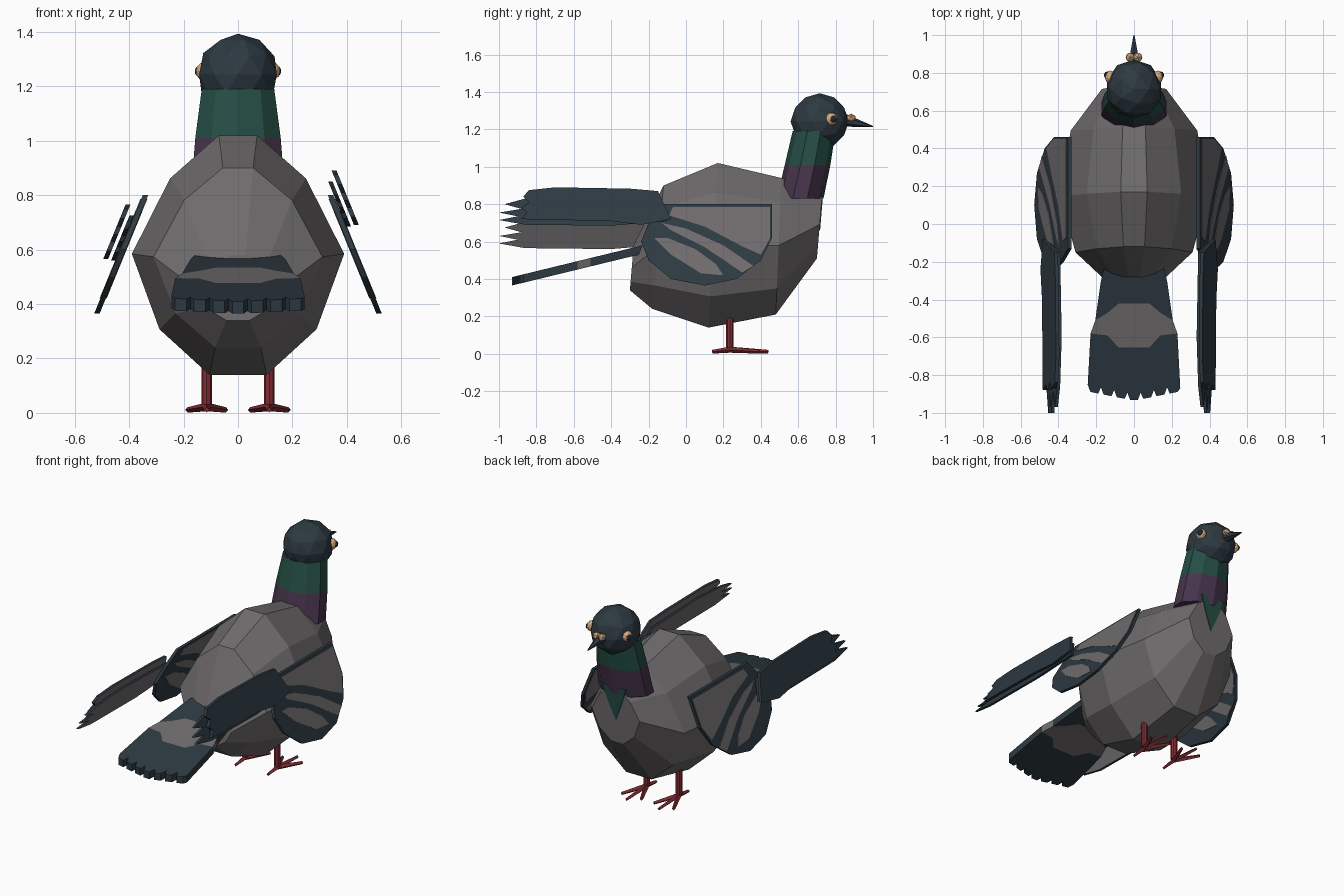
import bpy, bmesh, math
from mathutils import Vector

cube = bpy.data.objects.get("Cube")
if cube:
    bpy.data.objects.remove(cube)


def material(name, r, g, b):
    m = bpy.data.materials.new(name)
    m.use_nodes = True
    m.diffuse_color = (r, g, b, 1)
    bsdf = m.node_tree.nodes["Principled BSDF"]
    bsdf.inputs["Base Color"].default_value = (r, g, b, 1)
    bsdf.inputs["Roughness"].default_value = 0.9
    return m


SLATE = material("slate", .026, .041, .053)
GREY = material("grey", .16, .148, .152)
GREEN = material("neck_green", .018, .075, .057)
PURPLE = material("neck_purple", .062, .034, .072)
RED = material("leg_red", .22, .026, .034)
PEACH = material("peach", .68, .4, .21)
BLACK = material("pupil", .014, .022, .03)


def finish(name, bm, *mats):
    bmesh.ops.recalc_face_normals(bm, faces=bm.faces)
    me = bpy.data.meshes.new(name)
    bm.to_mesh(me)
    bm.free()
    for m in mats:
        me.materials.append(m)
    ob = bpy.data.objects.new(name, me)
    bpy.context.collection.objects.link(ob)
    return ob


def loft(name, rings, mats, by_segment=False):
    bm = bmesh.new()
    loops = [[bm.verts.new(p) for p in ring] for ring in rings]
    n = len(loops[0])
    for s, (a, b) in enumerate(zip(loops, loops[1:])):
        for i in range(n):
            j = (i + 1) % n
            f = bm.faces.new((a[i], a[j], b[j], b[i]))
            f.material_index = s if by_segment else 0
    bm.faces.new(loops[0])
    bm.faces.new(loops[-1])
    return finish(name, bm, *mats)


def slab(name, outline, place, thick, mats):
    """Extruded outline; place(u, v, t) gives the 3D point, the t < 0 cap uses the last material."""
    bm = bmesh.new()
    lo = [bm.verts.new(place(u, v, -thick / 2)) for u, v in outline]
    hi = [bm.verts.new(place(u, v, thick / 2)) for u, v in outline]
    bm.faces.new(lo).material_index = len(mats) - 1
    bm.faces.new(hi)
    for i in range(len(lo)):
        j = (i + 1) % len(lo)
        bm.faces.new((lo[i], lo[j], hi[j], hi[i]))
    return finish(name, bm, *mats)


def ball(name, centre, r, mat, scale=(1, 1, 1), detail=2):
    bm = bmesh.new()
    bmesh.ops.create_icosphere(bm, subdivisions=detail, radius=r)
    bmesh.ops.scale(bm, vec=scale, verts=bm.verts)
    bmesh.ops.translate(bm, vec=centre, verts=bm.verts)
    return finish(name, bm, mat)


def rod(name, a, b, r1, r2, sides, mat):
    a, b = Vector(a), Vector(b)
    d = b - a
    bm = bmesh.new()
    bmesh.ops.create_cone(bm, cap_ends=True, segments=sides, radius1=r1, radius2=r2, depth=d.length)
    bm.transform(d.to_track_quat('Z', 'Y').to_matrix().to_4x4())
    bmesh.ops.translate(bm, vec=(a + b) / 2, verts=bm.verts)
    return finish(name, bm, mat)


# Body: ten-sided rings from rump to breast
half = [(.18, 1), (.64, .82), (1, .505), (.74, .19), (.27, 0)]
section = half + [(-x, z) for x, z in reversed(half)]


def body_ring(y_low, y_high, low, high, width):
    return [(x * width, y_low + (y_high - y_low) * f, low + (high - low) * f) for x, f in section]


loft("body", [body_ring(-.30, -.28, .34, .58, .16),
              body_ring(-.18, -.12, .24, .9, .31),
              body_ring(.12, .17, .14, 1.02, .39),
              body_ring(.48, .51, .21, .94, .335),
              body_ring(.70, .73, .51, .87, .17)], [GREY])


# Neck with two colour bands, and the throat patch
def neck_ring(y, z, rx, ry):
    angles = [math.tau * (i + .5) / 10 for i in range(10)]
    return [(rx * math.cos(a), y + ry * math.sin(a), z) for a in angles]


loft("neck", [neck_ring(.61, .83, .18, .125), neck_ring(.65, 1.01, .165, .122),
              neck_ring(.685, 1.19, .14, .115)], [PURPLE, GREEN], True)
slab("throat_patch", [(-.085, .88), (.085, .88), (.05, .78), (0, .66), (-.05, .78)],
     lambda u, v, t: (u, .7 + (v - .51) * .083 + t, v), .009, [GREEN])

# Head, beak and cere
ball("head", (0, .715, 1.243), .15, SLATE, (1, 1.04, 1))
rod("beak", (0, .84, 1.25), (0, 1, 1.215), .036, .003, 6, SLATE)

for side, word in ((1, "left"), (-1, "right")):
    ball(word + "_cere", (side * .02, .883, 1.26), .027, PEACH, (1, 1, .9), 1)
    ball(word + "_eye", (side * .127, .778, 1.255), .034, PEACH, (.8, 1, 1))
    ball(word + "_pupil", (side * .142, .787, 1.255), .021, BLACK, (.8, 1, 1))

    # Legs and toes
    x = side * .115
    rod(word + "_leg", (x, .235, .03), (x, .235, .25), .02, .02, 8, RED)
    for i, (dx, y) in enumerate(((0, .44), (.07, .39), (-.07, .39), (0, .14))):
        rod(f"{word}_toe_{i + 1}", (x, .235, .022), (x + dx, y, .011), .016, .01, 4, RED)

    # Wing panel leaning outward, with grey bars on both faces
    def wing_plane(offset, lift=0):
        return lambda y, z, t: (side * (.34 + (.8 - z - lift) * .41 + offset + t), y, z + lift)

    slab(word + "_wing", [(.46, .8), (.46, .62), (.4, .5), (.27, .4), (.1, .365), (-.08, .4),
                          (-.2, .5), (-.24, .6), (-.2, .7), (-.13, .8)],
         wing_plane(0), .02, [SLATE])
    bars = ([(-.09, .74), (-.07, .785), (.45, .785), (.45, .62), (.4, .53), (.3, .575), (.1, .68)],
            [(-.13, .7), (0, .67), (.2, .58), (.36, .47), (.3, .435), (.1, .57), (-.08, .66)],
            [(-.17, .62), (-.1, .62), (.05, .56), (.16, .48), (.2, .42), (.08, .43), (-.08, .53)])
    for i, bar in enumerate(bars):
        for face, offset in (("outer", .01), ("inner", -.01)):
            slab(f"{word}_wing_bar_{face}_{i + 1}", bar, wing_plane(offset), .006, [GREY])

    # Flight feathers, held higher on the left wing, grey inside
    lift = 0 if side > 0 else -.125
    slab(word + "_outer_feathers",
         [(-.08, .72), (-.15, .87), (-.3, .883), (-.7, .89), (-.84, .875), (-.87, .84), (-.84, .81),
          (-.88, .78), (-.85, .755), (-.88, .72), (-.4, .71), (-.24, .69)],
         wing_plane(.05, lift), .018, [SLATE, GREY])
    slab(word + "_inner_feathers",
         [(-.1, .71), (-.15, .83), (-.6, .85), (-.86, .83), (-.97, .8), (-.88, .775), (-1, .755),
          (-.9, .735), (-1, .715), (-.86, .69), (-.4, .685)],
         wing_plane(.02, lift), .016, [SLATE, GREY])


# Tail: sloping fan in three bands, scalloped at the end
def tail_plane(x, y, t):
    return (x, y, .553 + (y + .25) * .243 + t)


def mirrored(points):
    return points + [(-x, y) for x, y in reversed(points) if x]


upper_wave = mirrored([(.205, -.51), (.14, -.47), (.08, -.42)])
lower_wave = mirrored([(.23, -.58), (.14, -.59), (.08, -.655)])
scallops = []
for k in range(7):
    for step in (-.5, -.3, .3):
        x = (k - 3 + step) * .07
        scallops.append((x, -.935 + abs(x) * .2 + (.035 if step == -.5 else 0)))
scallops.append((.245, -.87))
slab("tail_base", [(-.15, -.2), (.15, -.2), (.175, -.3)] + upper_wave + [(-.175, -.3)],
     tail_plane, .045, [SLATE])
slab("tail_band", upper_wave + lower_wave[::-1], tail_plane, .045, [GREY])
slab("tail_end", lower_wave + scallops, tail_plane, .045, [SLATE])
